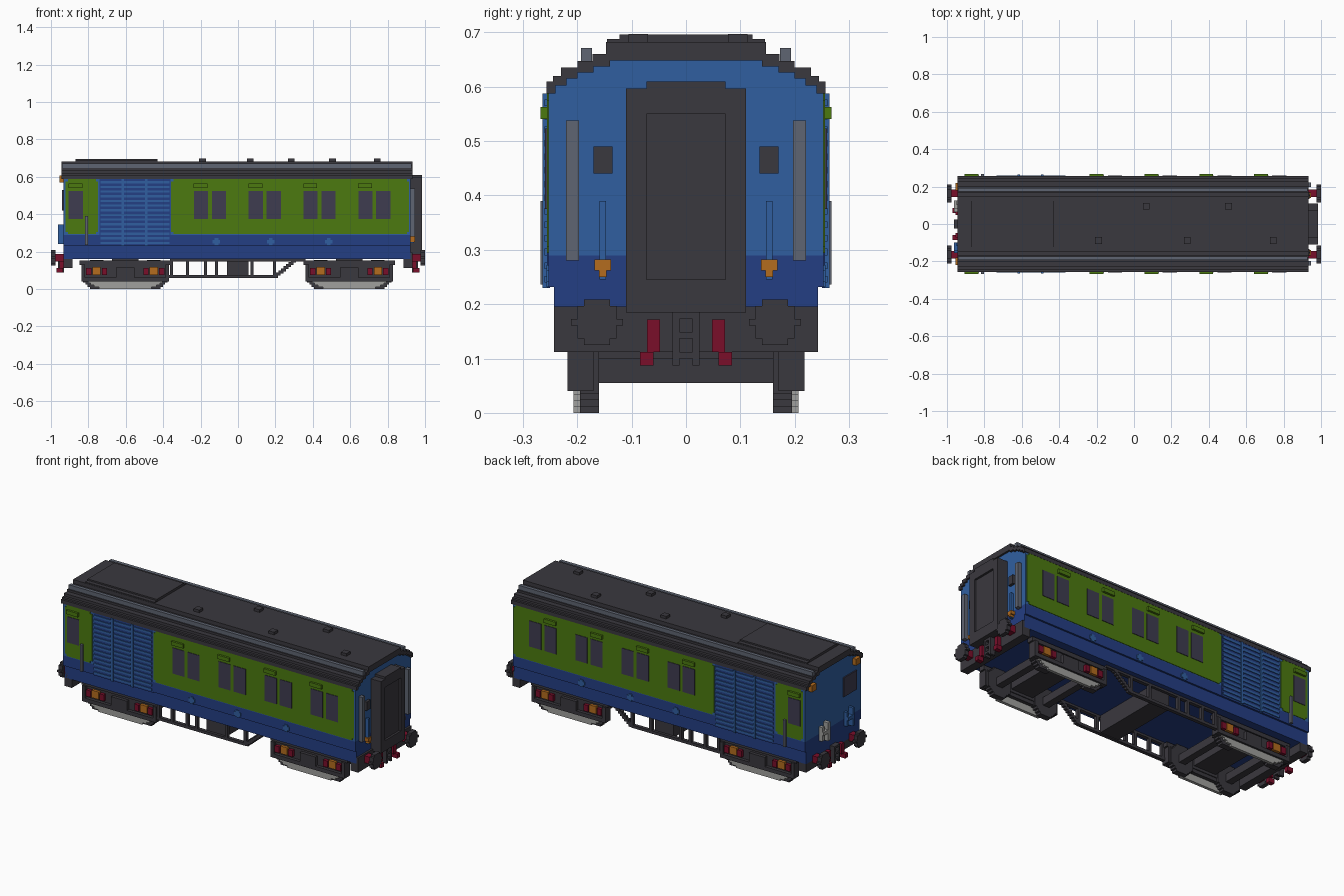
import bpy, bmesh, math

cube = bpy.data.objects.get("Cube")
if cube:
    bpy.data.objects.remove(cube, do_unlink=True)


def material(name, rgb):
    lin = [((c / 255 + 0.055) / 1.055) ** 2.4 if c > 10 else c / 255 / 12.92 for c in rgb]
    m = bpy.data.materials.new(name)
    m.use_nodes = True
    m.diffuse_color = (*lin, 1)
    m.node_tree.nodes["Principled BSDF"].inputs["Base Color"].default_value = (*lin, 1)
    return m


BLACK = material("charcoal", (58, 56, 62))
LIGHT = material("light_blue", (48, 95, 160))
NAVY = material("dark_blue", (36, 62, 132))
GREEN = material("green", (76, 122, 16))
GREY = material("steel_grey", (95, 101, 114))
PALE = material("pale_grey", (160, 160, 158))
RED = material("dark_red", (122, 14, 42))
ORANGE = material("orange", (180, 108, 30))
GLASS = material("window_glass", (62, 60, 80))


def finish(name, bm, mat):
    bmesh.ops.recalc_face_normals(bm, faces=bm.faces)
    me = bpy.data.meshes.new(name)
    bm.to_mesh(me)
    bm.free()
    me.materials.append(mat)
    ob = bpy.data.objects.new(name, me)
    bpy.context.collection.objects.link(ob)
    return ob


def boxes(name, mat, items, mirror=False):
    """One object from (x0, x1, y0, y1, z0, z1) blocks, optionally mirrored in y."""
    bm = bmesh.new()
    items = list(items)
    if mirror:
        items += [(a, b, -d, -c, e, f) for a, b, c, d, e, f in items]
    for x0, x1, y0, y1, z0, z1 in items:
        vs = bmesh.ops.create_cube(bm, size=1)["verts"]
        for v in vs:
            v.co = ((x0, x1)[v.co.x > 0], (y0, y1)[v.co.y > 0], (z0, z1)[v.co.z > 0])
    return finish(name, bm, mat)


def extrude(name, mat, profile, x0, x1):
    """Extrude a closed (y, z) outline along x."""
    bm = bmesh.new()
    face = bm.faces.new([bm.verts.new((x0, y, z)) for y, z in profile])
    new = bmesh.ops.extrude_face_region(bm, geom=[face])["geom"]
    bmesh.ops.translate(bm, vec=(x1 - x0, 0, 0),
                        verts=[g for g in new if isinstance(g, bmesh.types.BMVert)])
    return finish(name, bm, mat)


def stepped(tiers):
    """Right-hand staircase outline, from the bottom up, of (half_width, top_z) tiers."""
    pts = []
    for i, (w, z) in enumerate(tiers):
        pts.append((w, z))
        if i + 1 < len(tiers):
            pts.append((tiers[i + 1][0], z))
    return pts


def flip(pts):
    return [(-y, z) for y, z in reversed(pts)]


def disc_rows(r, cz, step=0.012):
    """Rows (half_width, z0, z1) of a blocky disc."""
    n = round(2 * r / step)
    h = 2 * r / n
    for i in range(n):
        z = -r + (i + 0.5) * h
        yield max(h, round(math.sqrt(r * r - z * z) / step) * step), cz + z - h / 2, cz + z + h / 2


X0, X1 = -0.933, 0.922
SIDE = 0.253

# Body shell: lower navy part, upper blue part with stepped arch ends
inner = stepped([(0.24, 0.602), (0.22, 0.615), (0.2, 0.626), (0.17, 0.637), (0.14, 0.648)])
upper = [(SIDE, 0.29), (SIDE, 0.592), (0.24, 0.592)] + inner
extrude("upper_body", LIGHT, upper + flip(upper), X0, X1)
boxes("lower_body", NAVY, [(X0, X1, -SIDE, SIDE, 0.232, 0.29),
                           (X0, X1, -0.243, 0.243, 0.16, 0.232)])

# Roof shell with stepped curve
outer = stepped([(0.257, 0.61), (0.245, 0.62), (0.23, 0.635), (0.2, 0.647), (0.172, 0.66), (0.147, 0.682)])
outer = [(0.257, 0.588)] + outer
arch = [(0.24, 0.588)] + inner
extrude("roof", BLACK, outer + flip(outer) + [(-y, z) for y, z in arch] + arch[::-1], -0.945, 0.933)
boxes("roof_rails", GREY, [(-0.94, 0.928, 0.173, 0.193, 0.645, 0.671)], True)
boxes("roof_raised_panel", BLACK, [(-0.87, -0.43, -0.145, 0.145, 0.68, 0.688),
                                   (-0.87, -0.43, -0.122, 0.122, 0.688, 0.696)])
boxes("roof_vents", BLACK, [(x - 0.018, x + 0.018, y - 0.018, y + 0.018, 0.68, 0.697)
                            for x, y in ((0.065, 0.095), (0.505, 0.095), (-0.19, -0.088),
                                         (0.285, -0.088), (0.745, -0.088))])


# Green side panels with notched corners
def notched(x0, x1):
    y = (SIDE - 0.003, SIDE + 0.003)
    return [(x0, x1, *y, 0.306, 0.576), (x0 + 0.012, x1 - 0.012, *y, 0.576, 0.588),
            (x0 + 0.012, x1 - 0.012, *y, 0.294, 0.306)]


boxes("side_green_panels", GREEN, notched(-0.921, -0.748) + notched(-0.358, 0.915), True)

# Side windows and the small vents over them
pairs = [-0.15 + 0.293 * i for i in range(4)]
wins = [(-0.905, -0.83)] + [(c + s - 0.038, c + s + 0.038) for c in pairs for s in (-0.048, 0.048)]
boxes("side_windows", GLASS, [(a, b, 0.25, 0.259, 0.375, 0.523) for a, b in wins], True)
vents = [-0.868] + [c - 0.05 for c in pairs]
boxes("window_vents", GREEN, [(c - 0.037, c + 0.037, 0.25, 0.268, 0.541, 0.563) for c in vents], True)

# Louvred equipment bay
boxes("louvre_backing", NAVY, [(-0.74, -0.362, 0.25, 0.256, 0.23, 0.588)], True)
boxes("louvre_slats", LIGHT, [(-0.735, -0.367, 0.25, 0.26, 0.24 + 0.025 * i, 0.252 + 0.025 * i)
                              for i in range(14)], True)
boxes("louvre_posts", LIGHT, [(x - 0.007, x + 0.007, 0.25, 0.264, 0.23, 0.588)
                              for x in (-0.617, -0.49)], True)

# Grab handles and round lower covers on the sides
boxes("side_handles", GREY, [(-0.817, -0.803, 0.255, 0.268, 0.236, 0.39)], True)
boxes("round_covers", LIGHT, [(x - w, x + w, 0.24, 0.257, a, b) for x in (-0.115, 0.175, 0.485)
                              for w, a, b in disc_rows(0.02, 0.252, 0.01)], True)

# Gangway connection at the +x end, with inset door
boxes("gangway_frame", BLACK, [(0.915, 0.985, -0.11, -0.073, 0.185, 0.597),
                               (0.915, 0.985, 0.073, 0.11, 0.185, 0.597),
                               (0.915, 0.985, -0.073, 0.073, 0.185, 0.245),
                               (0.915, 0.985, -0.073, 0.073, 0.55, 0.61)])
boxes("gangway_door", BLACK, [(0.915, 0.973, -0.073, 0.073, 0.245, 0.55)])

# Gangway end fittings
boxes("end_handrails", GREY, [(0.92, 0.945, 0.197, 0.221, 0.28, 0.538)], True)
boxes("end_sockets", BLACK, [(0.92, 0.937, 0.135, 0.17, 0.44, 0.49)], True)
boxes("end_cables", LIGHT, [(0.92, 0.94, 0.147, 0.159, 0.245, 0.39)], True)
boxes("cable_plugs", ORANGE, [(0.92, 0.946, 0.138, 0.168, 0.262, 0.282),
                              (0.92, 0.946, 0.146, 0.16, 0.25, 0.262)], True)

# Cab end fittings at -x: window, marker lamps and hoses
boxes("end_window", GLASS, [(-0.94, -0.93, -0.21, -0.09, 0.42, 0.53)])
boxes("marker_lamps", ORANGE, [(-0.955, -0.93, 0.18, 0.22, 0.57, 0.607)], True)
boxes("end_hoses_pale", PALE, [(-0.953, -0.93, 0.105, 0.125, 0.25, 0.33),
                               (-0.962, -0.93, 0.065, 0.085, 0.24, 0.345),
                               (-0.962, -0.93, 0.065, 0.125, 0.285, 0.305)])
boxes("end_hoses_blue", LIGHT, [(-0.953, -0.93, -0.115, -0.1, 0.25, 0.33),
                                (-0.962, -0.93, -0.155, -0.14, 0.24, 0.345),
                                (-0.962, -0.93, -0.155, -0.1, 0.285, 0.305)])

# Buffer beams, buffers, couplers and brake hoses at both ends
for end, s in (("gangway_end", 1), ("cab_end", -1)):
    def ex(a, b):
        return (a, b) if s > 0 else (-b, -a)
    boxes(end + "_buffer_beam", BLACK, [(*ex(0.885, 0.933), -0.243, 0.243, 0.112, 0.196)])
    boxes(end + "_buffer_shanks", RED, [(*ex(0.93, 0.978), 0.145, 0.185, 0.147, 0.187)], True)
    boxes(end + "_buffer_heads", BLACK, [(*ex(0.976, 1.0), 0.164 - w, 0.164 + w, a, b)
                                         for w, a, b in disc_rows(0.042, 0.167)], True)
    boxes(end + "_coupler", BLACK, [(*ex(0.93, 0.962), 0.012, 0.025, 0.087, 0.185),
                                    (*ex(0.93, 0.962), 0, 0.012, 0.1, 0.112),
                                    (*ex(0.93, 0.962), 0, 0.012, 0.137, 0.149),
                                    (*ex(0.93, 0.962), 0, 0.012, 0.173, 0.185)], True)
    boxes(end + "_brake_hoses", RED, [(*ex(0.93, 0.955), 0.048, 0.072, 0.112, 0.172),
                                      (*ex(0.935, 0.97), 0.06, 0.085, 0.087, 0.112)], True)

# Bogies
for label, c in (("cab", -0.603), ("gangway", 0.595)):
    axles = (c - 0.153, c + 0.153)
    boxes(label + "_bogie_frame", BLACK, [
        (c - 0.245, c + 0.245, 0.17, 0.207, 0.128, 0.152),
        (c - 0.225, c + 0.225, 0.165, 0.2, 0.06, 0.13),
        (c - 0.235, c + 0.235, 0.17, 0.218, 0.04, 0.062),
        (c - 0.05, c + 0.05, 0.17, 0.218, 0.06, 0.115),
        (c - 0.235, c - 0.215, 0.17, 0.218, 0.06, 0.13),
        (c + 0.215, c + 0.235, 0.17, 0.218, 0.06, 0.13)], True)
    boxes(label + "_bogie_bolster", BLACK, [(c - 0.07, c + 0.07, -0.17, 0.17, 0.075, 0.165)])
    boxes(label + "_axles", BLACK, [(x - 0.02, x + 0.02, -0.16, 0.16, 0.055, 0.1) for x in axles])
    boxes(label + "_wheels", BLACK, [(x - w, x + w, 0.16, 0.195, a, b) for x in axles
                                     for w, a, b in disc_rows(0.078, 0.078)], True)
    boxes(label + "_axle_boxes", ORANGE, [(x - 0.022, x + 0.022, 0.19, 0.216, 0.075, 0.118)
                                          for x in axles], True)
    boxes(label + "_springs", RED, [(x + d - 0.014, x + d + 0.014, 0.19, 0.218, 0.075, 0.112)
                                    for x in axles for d in (-0.042, 0.042)], True)
    boxes(label + "_rail_skirts", PALE, [(c - w, c + w, 0.19, 0.207, 0.011 * i, 0.011 * i + 0.011)
                                         for i, w in enumerate((0.14, 0.168, 0.185, 0.2))], True)

# Underframe truss with stepped diagonal, and the central equipment box
truss = [(-0.38, 0.2, 0.195, 0.215, 0.058, 0.074), (-0.36, 0.36, 0.195, 0.215, 0.148, 0.162)]
truss += [(x - 0.008, x + 0.008, 0.195, 0.215, 0.06, 0.16)
          for x in (-0.355, -0.27, -0.175, -0.115, 0.075, 0.195)]
truss += [(0.19 + 0.0135 * i, 0.215 + 0.0135 * i, 0.195, 0.215, 0.06 + 0.0115 * i, 0.076 + 0.0115 * i)
          for i in range(9)]
boxes("underframe_truss", BLACK, truss, True)
boxes("equipment_box", BLACK, [(-0.06, 0.056, -0.2, 0.2, 0.062, 0.165)])
